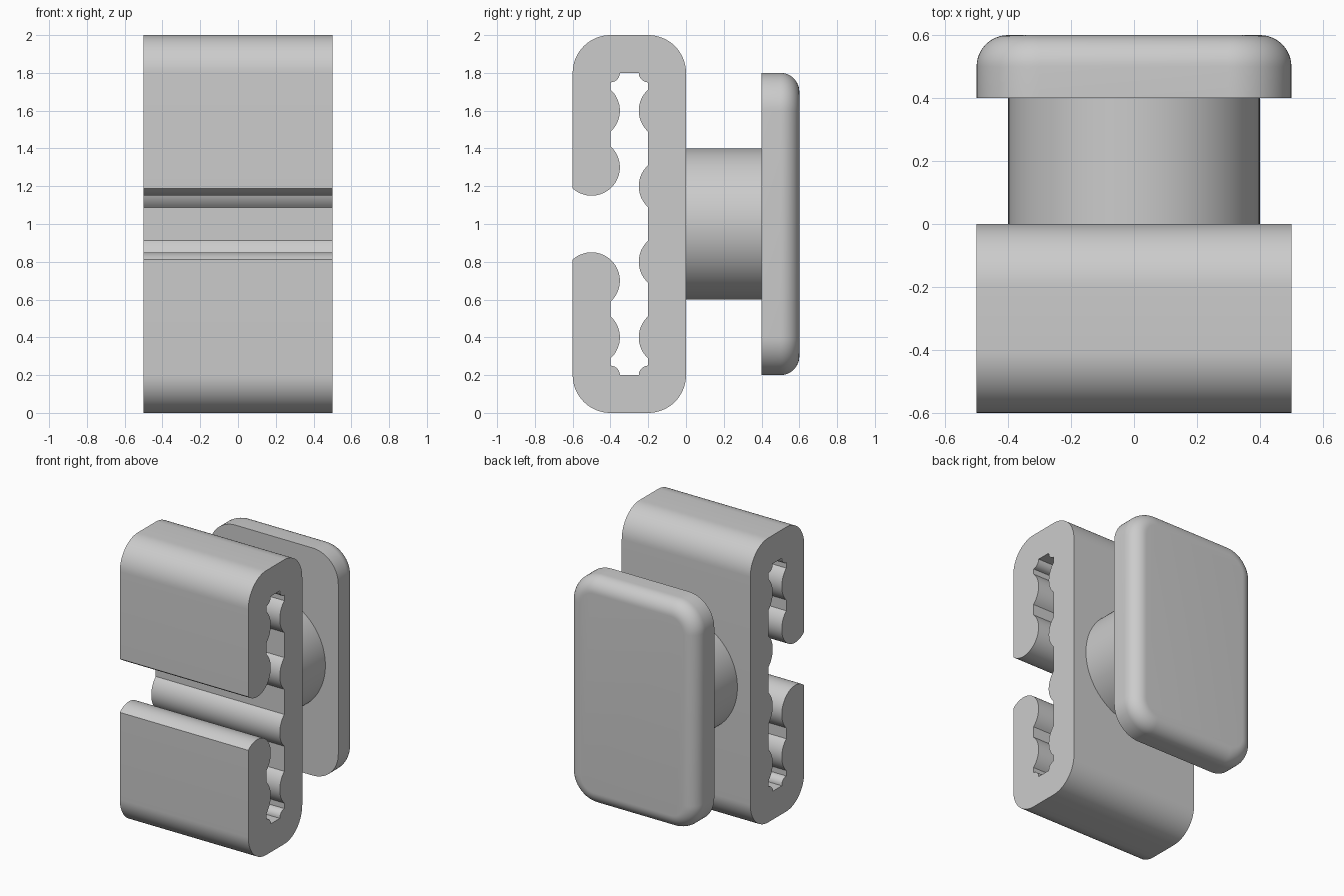
import bpy, bmesh
from math import radians, degrees, acos, sin, cos, pi

cube = bpy.data.objects.get("Cube")
if cube:
    bpy.data.objects.remove(cube, do_unlink=True)

grey = bpy.data.materials.new("plain grey")
grey.use_nodes = True
color = (0.6, 0.6, 0.6, 1)
grey.diffuse_color = color
grey.node_tree.nodes["Principled BSDF"].inputs["Base Color"].default_value = color


def arc(cu, cv, r, start, end, steps=16):
    """Points on an arc, angles in degrees."""
    angles = [radians(start + (end - start) * i / steps) for i in range(steps + 1)]
    return [(cu + r * cos(a), cv + r * sin(a)) for a in angles]


def loft(name, rings):
    """Skin a stack of equal point rings and cap both ends."""
    bm = bmesh.new()
    loops = [[bm.verts.new(p) for p in ring] for ring in rings]
    n = len(loops[0])
    for a, b in zip(loops, loops[1:]):
        for i in range(n):
            j = (i + 1) % n
            bm.faces.new((a[i], a[j], b[j], b[i]))
    bm.faces.new(loops[0])
    bm.faces.new(loops[-1])
    bmesh.ops.recalc_face_normals(bm, faces=bm.faces)
    mesh = bpy.data.meshes.new(name)
    bm.to_mesh(mesh)
    bm.free()
    mesh.materials.append(grey)
    obj = bpy.data.objects.new(name, mesh)
    bpy.context.collection.objects.link(obj)
    bpy.ops.object.select_all(action='DESELECT')
    obj.select_set(True)
    bpy.context.view_layer.objects.active = obj
    bpy.ops.object.shade_smooth_by_angle(angle=radians(30))
    return obj


def rounded_rect(half_w, half_h, r):
    pts = []
    for k, (sx, sz) in enumerate([(1, 1), (-1, 1), (-1, -1), (1, -1)]):
        pts += arc(sx * (half_w - r), 1 + sz * (half_h - r), r, 90 * k, 90 * k + 90)
    return pts


# Clip body: upper half of the (y, z) section, then mirrored about z = 1
grip = 0.15                              # radius of the gripping ridges
half = degrees(acos(0.1 / grip))         # ridge angle where it meets the wall
upper = arc(-0.2, 1.8, 0.2, 0, 90) + arc(-0.4, 1.8, 0.2, 90, 180)
upper += arc(-0.5, 1.3, grip, half - 180, half, 28)       # rounded jaw lip
upper += arc(-0.5, 1.6, grip, -half, half)                # front ridge
upper += arc(-0.4, 1.8, 0.05, -90, 0, 10)                 # slot corner beads
upper += arc(-0.2, 1.8, 0.05, 180, 270, 10)
for z in (1.6, 1.2):                                      # back ridges
    upper += arc(-0.1, z, grip, 180 - half, 180 + half)
section = upper + [(y, 2 - z) for y, z in reversed(upper)]
loft("clip_body", [[(x, y, z) for y, z in section] for x in (-0.5, 0.5)])

# Round post joining clip and plate
circle = arc(0, 1, 0.4, 0, 360, 96)[:-1]
loft("post", [[(x, y, z) for x, z in circle] for y in (-0.03, 0.43)])

# Back plate with rounded corners and a rounded rear rim
fillet = 0.1
layers = [(0.4, 0)]
for i in range(13):
    a = pi / 2 * i / 12
    layers.append((0.5 + fillet * sin(a), fillet * (1 - cos(a))))
loft("back_plate", [[(x, y, z) for x, z in rounded_rect(0.5 - d, 0.8 - d, 0.2 - d)]
                    for y, d in layers])
